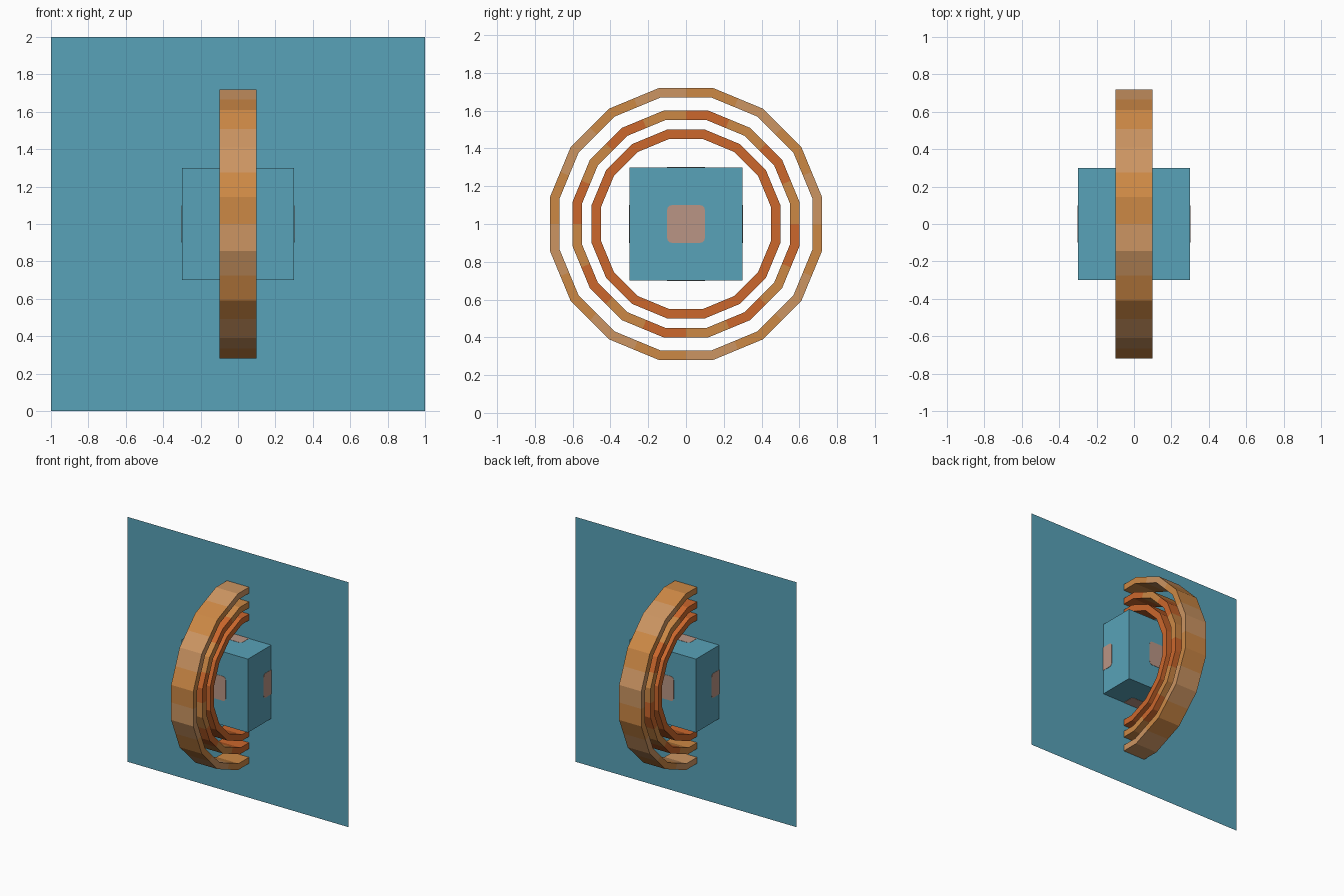
import bpy, bmesh, math

old = bpy.data.objects.get("Cube")
if old:
    bpy.data.objects.remove(old, do_unlink=True)


def material(name, srgb):
    col = tuple((c / 255 / 12.92) if c < 11 else ((c / 255 + 0.055) / 1.055) ** 2.4 for c in srgb) + (1,)
    m = bpy.data.materials.new(name)
    m.use_nodes = True
    m.diffuse_color = col
    m.node_tree.nodes["Principled BSDF"].inputs["Base Color"].default_value = col
    return m


TEAL = material("teal", (88, 162, 184))
TAN = material("tan", (204, 149, 98))
ORANGE = material("amber", (204, 136, 69))
RUST = material("rust", (204, 103, 44))
PINK = material("dusty pink", (186, 149, 133))


def finish(name, bm, mats, z=1.0):
    bmesh.ops.recalc_face_normals(bm, faces=bm.faces)
    mesh = bpy.data.meshes.new(name)
    bm.to_mesh(mesh)
    bm.free()
    for m in mats:
        mesh.materials.append(m)
    ob = bpy.data.objects.new(name, mesh)
    ob.location.z = z
    bpy.context.collection.objects.link(ob)
    return ob


def ring(name, apothem, mats, sides=16, thick=0.05, half=0.1):
    """Flat-sided band around the x axis; its corners alternate in colour."""
    bm = bmesh.new()
    loops = []
    for r, x in ((apothem, -half), (apothem, half), (apothem - thick, half), (apothem - thick, -half)):
        loop = []
        for i in range(sides * 2):
            a = math.pi * i / sides
            rr = r / math.cos(math.pi / sides) if i % 2 else r
            loop.append(bm.verts.new((x, rr * math.sin(a), rr * math.cos(a))))
        loops.append(loop)
    for k in range(4):
        p, q = loops[k], loops[(k + 1) % 4]
        for i in range(sides * 2):
            j = (i + 1) % (sides * 2)
            f = bm.faces.new((p[i], p[j], q[j], q[i]))
            f.material_index = (i // 2) % len(mats)
    return finish(name, bm, mats)


# Three nested rings
ring("outer_ring", 0.72, [ORANGE, TAN])
ring("middle_ring", 0.60, [RUST, ORANGE])
ring("inner_ring", 0.50, [RUST])

# Upright sheet through the middle
bm = bmesh.new()
bm.faces.new([bm.verts.new((x, 0, z)) for x, z in ((-1, -1), (1, -1), (1, 1), (-1, 1))])
finish("back_sheet", bm, [TEAL])

# Central block
bm = bmesh.new()
bmesh.ops.create_cube(bm, size=0.6)
finish("core_block", bm, [TEAL])

# Rounded square patches, one bar through each pair of opposite block faces
for axis, name in enumerate(("side_patches", "front_back_patches", "top_bottom_patches")):
    bm = bmesh.new()
    bmesh.ops.create_cube(bm, size=0.2)
    for v in bm.verts:
        v.co[axis] = math.copysign(0.302, v.co[axis])
    long_edges = [e for e in bm.edges if e.calc_length() > 0.5]
    bmesh.ops.bevel(bm, geom=long_edges, offset=0.025, segments=3, profile=0.5, affect='EDGES')
    finish(name, bm, [PINK])
